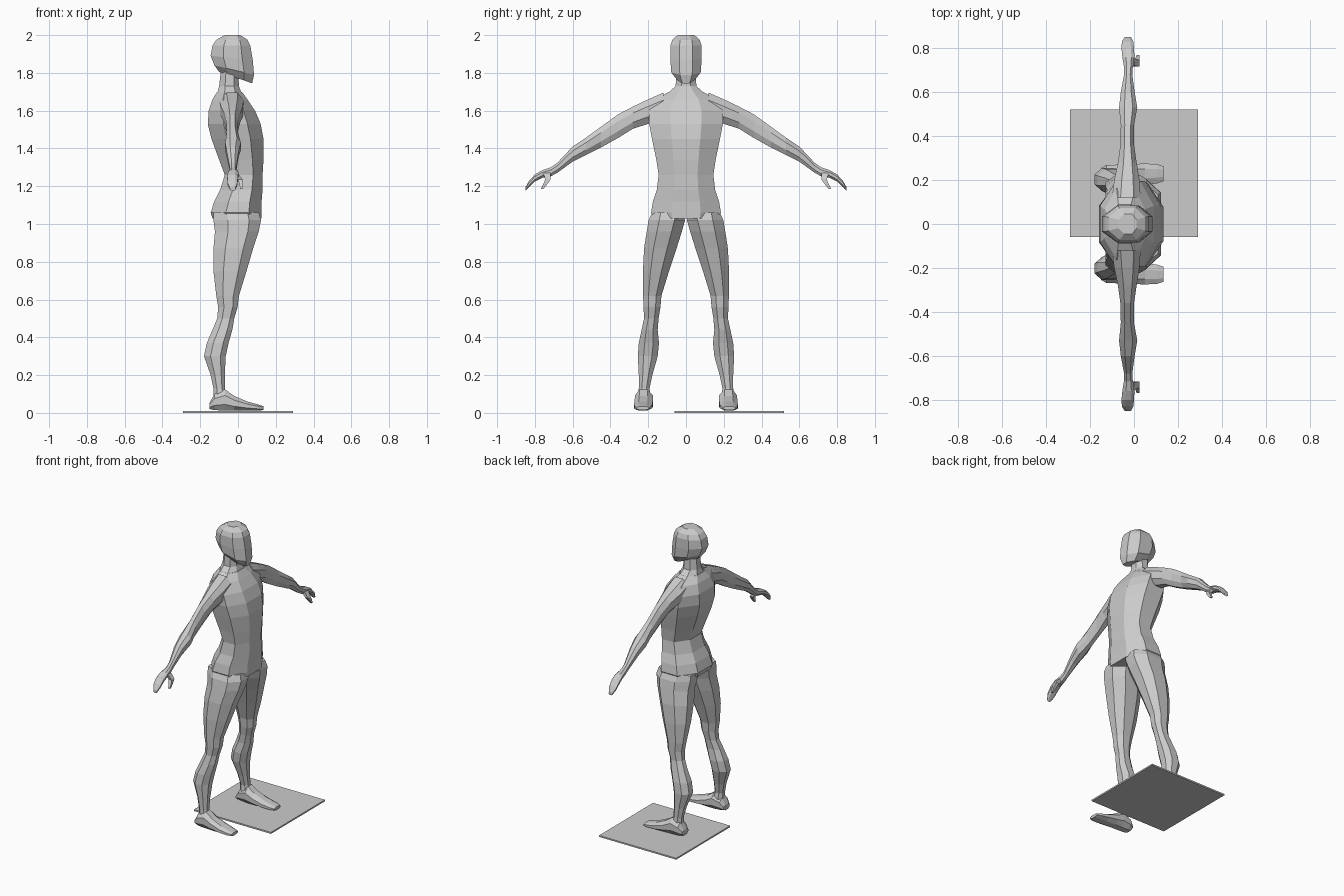
import bpy, bmesh

grey = bpy.data.materials.new("light grey")
grey.diffuse_color = (0.6, 0.6, 0.6, 1)

# Eight-sided cross-section shared by most body parts
OCT = [(1, -.42), (1, .42), (.5, 1), (-.4, 1), (-1, .42), (-1, -.42), (-.4, -1), (.5, -1)]


def finish(name, bm, mirror):
    bmesh.ops.recalc_face_normals(bm, faces=bm.faces)
    me = bpy.data.meshes.new(name)
    bm.to_mesh(me)
    bm.free()
    me.materials.append(grey)
    ob = bpy.data.objects.new(name, me)
    bpy.context.collection.objects.link(ob)
    if mirror:
        mod = ob.modifiers.new("mirror", 'MIRROR')
        mod.use_axis = (False, True, False)
    return ob


def loft(name, axis, rings, mirror=False, section=OCT):
    """Rings: position along axis, low/high of the other two axes, optional tilt."""
    bm = bmesh.new()
    others = [i for i in range(3) if i != axis]
    loops = []
    for t, a0, a1, b0, b1, *tilt in rings:
        loop = []
        for u, v in section:
            co = [0, 0, 0]
            co[axis] = t + (tilt[0] * u if tilt else 0)
            co[others[0]] = (a0 + a1) / 2 + u * (a1 - a0) / 2
            co[others[1]] = (b0 + b1) / 2 + v * (b1 - b0) / 2
            loop.append(bm.verts.new(co))
        loops.append(loop)
    n = len(section)
    for p, q in zip(loops, loops[1:]):
        for i in range(n):
            j = (i + 1) % n
            bm.faces.new((p[i], p[j], q[j], q[i]))
    bm.faces.new(loops[0])
    bm.faces.new(loops[-1])
    return finish(name, bm, mirror)


# Vertical parts: z, x range, y range, forward tilt
loft("torso", 2, [
    (1.03, -.135, .125, -.17, .17), (1.06, -.145, .125, -.185, .185),
    (1.12, -.125, .125, -.175, .175), (1.18, -.095, .13, -.155, .155),
    (1.26, -.07, .13, -.145, .145), (1.34, -.1, .135, -.157, .157),
    (1.45, -.14, .135, -.18, .18), (1.53, -.16, .12, -.195, .195),
    (1.60, -.155, .09, -.195, .195), (1.66, -.135, .05, -.16, .16),
    (1.70, -.11, .02, -.09, .09)])

loft("neck", 2, [
    (1.69, -.11, .02, -.1, .1), (1.73, -.1, .005, -.055, .055),
    (1.82, -.09, 0, -.05, .05)])

loft("head", 2, [
    (1.775, -.10, .075, -.045, .045, -.03), (1.815, -.125, .085, -.078, .078, -.025),
    (1.88, -.145, .078, -.083, .083, -.01), (1.945, -.135, .065, -.083, .083),
    (1.975, -.115, .05, -.072, .072), (2.0, -.07, .012, -.045, .045)])

loft("leg", 2, [
    (.08, -.13, -.055, .185, .255), (.13, -.13, -.07, .193, .25),
    (.2, -.145, -.07, .178, .25), (.3, -.18, -.065, .15, .255),
    (.37, -.165, -.05, .143, .25), (.44, -.135, -.03, .15, .235),
    (.5, -.11, -.02, .145, .222), (.56, -.105, -.002, .135, .225),
    (.62, -.115, .005, .13, .227), (.75, -.13, .045, .09, .228),
    (.87, -.13, .08, .05, .222), (.96, -.122, .11, .022, .208),
    (1.02, -.13, .122, .005, .198), (1.06, -.13, .11, .02, .18)], True)

# Foot runs heel to toe: x, y range, z range
loft("foot", 0, [
    (-.15, .19, .255, .02, .055), (-.125, .18, .268, .015, .10),
    (-.07, .175, .27, .012, .125), (-.02, .175, .272, .012, .09),
    (.05, .178, .275, .012, .06), (.105, .185, .272, .012, .045),
    (.135, .195, .262, .015, .035)], True)

# Arm runs shoulder to fingertips: y, x range, z range, downward slant
loft("arm", 1, [
    (.12, -.10, .03, 1.56, 1.695), (.2, -.09, .025, 1.53, 1.66),
    (.28, -.073, .012, 1.505, 1.622), (.36, -.062, 0, 1.455, 1.58),
    (.45, -.06, 0, 1.405, 1.515), (.53, -.068, .015, 1.365, 1.457),
    (.6, -.06, .003, 1.33, 1.41), (.68, -.045, -.008, 1.272, 1.325),
    (.72, -.045, -.005, 1.25, 1.297)], True)

loft("hand", 1, [
    (.71, -.045, -.005, 1.255, 1.302), (.76, -.053, .002, 1.245, 1.285),
    (.80, -.057, 0, 1.225, 1.262), (.83, -.055, -.003, 1.195, 1.23),
    (.85, -.042, -.014, 1.175, 1.195)], True)

# Thumb hangs from the palm: z, x range, y range
SQUARE = [(1, -1), (1, 1), (-1, 1), (-1, -1)]
loft("thumb", 2, [
    (1.185, .012, .024, .755, .768), (1.21, .008, .026, .735, .757),
    (1.235, 0, .024, .717, .745), (1.27, -.025, 0, .718, .755)], True, SQUARE)

# Thin ground plate under one foot
bm = bmesh.new()
bmesh.ops.create_cube(bm, size=1)
for v in bm.verts:
    v.co = (v.co.x * .58, v.co.y * .58 + .23, v.co.z * .01 + .005)
finish("floor_plate", bm, False)
